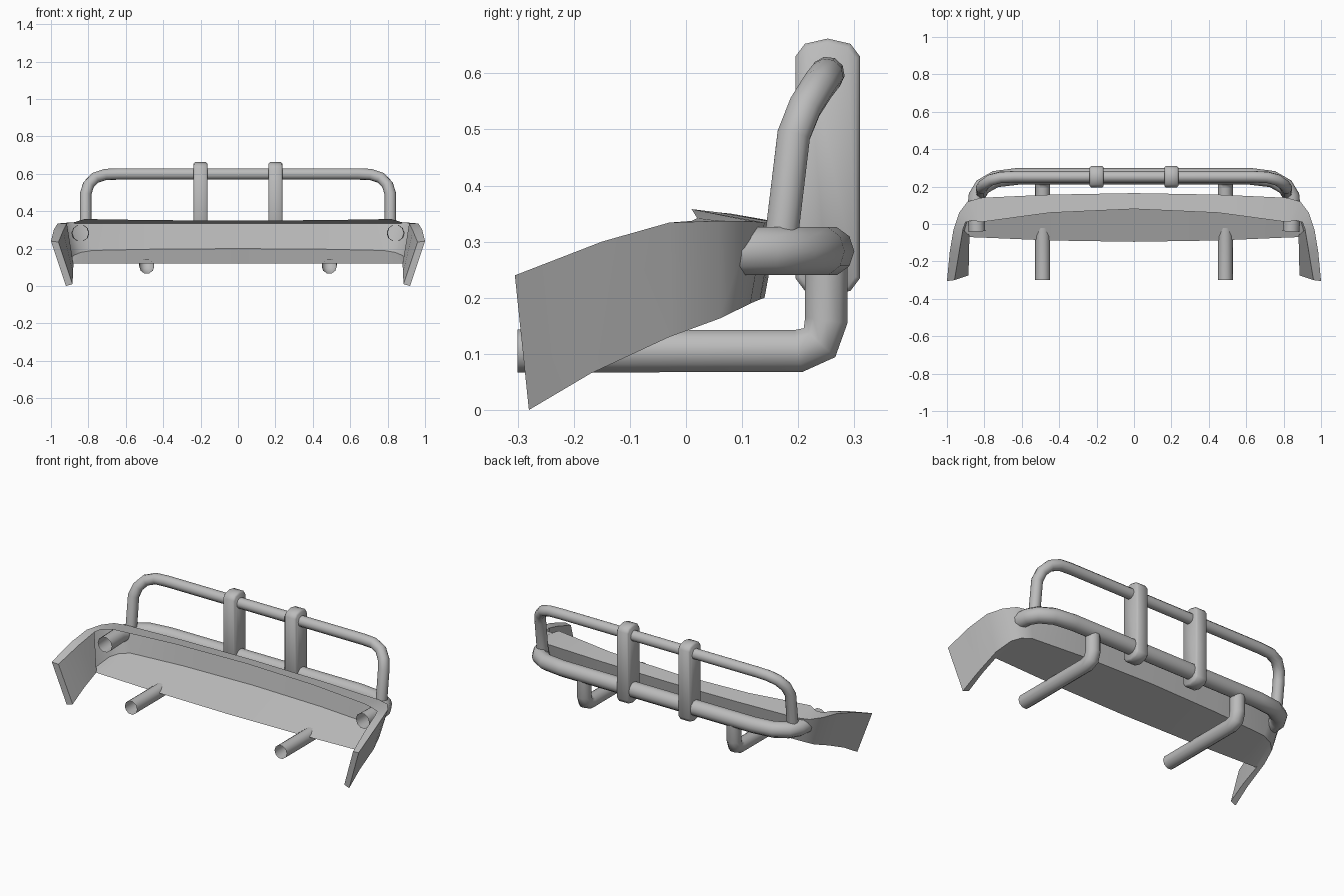
import bpy
import bmesh
import math
from mathutils import Vector

old = bpy.data.objects.get("Cube")
if old:
    bpy.data.objects.remove(old, do_unlink=True)

steel = bpy.data.materials.new("plain grey steel")
steel.use_nodes = True
grey = (0.5, 0.5, 0.5, 1)
steel.diffuse_color = grey
steel.node_tree.nodes["Principled BSDF"].inputs["Base Color"].default_value = grey


def activate(obj):
    bpy.ops.object.select_all(action="DESELECT")
    obj.select_set(True)
    bpy.context.view_layer.objects.active = obj


def finish(obj, angle):
    """Apply modifiers or curve bevels, then smooth with sharp edges kept."""
    activate(obj)
    bpy.ops.object.convert(target="MESH")
    obj = bpy.context.object
    obj.data.materials.clear()
    obj.data.materials.append(steel)
    bpy.ops.object.shade_smooth_by_angle(angle=math.radians(angle))
    return obj


def tube(name, path, radius):
    """Open-ended round tube along a path."""
    curve = bpy.data.curves.new(name, "CURVE")
    curve.dimensions = "3D"
    curve.bevel_depth = radius
    curve.bevel_resolution = 3
    spline = curve.splines.new("POLY")
    spline.points.add(len(path) - 1)
    for point, co in zip(spline.points, path):
        point.co = (*co, 1)
    obj = bpy.data.objects.new(name, curve)
    bpy.context.collection.objects.link(obj)
    return finish(obj, 60)


def flip(path):
    return [(-x, y, z) for x, y, z in path]


def across(half):
    """Continue a half path to the other side."""
    return flip(half) + half[::-1]


def mesh_object(name, bm):
    bmesh.ops.recalc_face_normals(bm, faces=bm.faces)
    mesh = bpy.data.meshes.new(name)
    bm.to_mesh(mesh)
    bm.free()
    obj = bpy.data.objects.new(name, mesh)
    bpy.context.collection.objects.link(obj)
    return obj


# Bumper shell: each station holds top inner, top outer, bottom outer, bottom inner
stations = [
    [(0, .08, .35), (0, .165, .335), (0, .14, .2), (0, -.095, .12)],
    [(.45, .06, .352), (.45, .157, .335), (.45, .132, .197), (.45, -.088, .12)],
    [(.82, .01, .358), (.82, .14, .334), (.78, .115, .19), (.8, -.073, .12)],
    [(.86, .02, .342), (.89, .12, .336), (.84, .095, .18), (.88, -.07, .12)],
    [(.9, .01, .337), (.935, .06, .337), (.88, .06, .163), (.882, -.065, .12)],
    [(.915, -.03, .334), (.965, -.03, .334), (.905, -.03, .13), (.88, -.06, .118)],
    [(.935, -.15, .295), (.985, -.15, .3), (.912, -.17, .065), (.882, -.17, .07)],
    [(.96, -.3, .235), (1, -.305, .24), (.92, -.28, 0), (.885, -.275, .01)],
]
WING = 5
bm = bmesh.new()
rows = [[bm.verts.new(co) for co in station] for station in stations]
for i, (a, b) in enumerate(zip(rows, rows[1:])):
    sides = 4 if i >= WING else 3
    for k in range(sides):
        n = (k + 1) % 4
        bm.faces.new((a[k], a[n], b[n], b[k]))
bm.faces.new(rows[-1])
bumper = mesh_object("bumper_shell", bm)
mirror = bumper.modifiers.new("mirror", "MIRROR")
mirror.use_clip = True
finish(bumper, 32)

# Lower cross tube, whose ends pass through the bumper wall
lower = [(.84, -.04, .283), (.845, .09, .283), (.84, .15, .283),
         (.81, .2, .283), (.74, .24, .283), (.62, .255, .283)]
tube("lower_bar", across(lower), .045)

# Upper hoop
upper = [(.815, .168, .29), (.815, .192, .49), (.8, .212, .54),
         (.765, .236, .578), (.71, .25, .596), (.64, .252, .599)]
tube("upper_hoop", across(upper), .031)

# Mounting pipes
mount = [(.488, -.3, .105), (.488, .2, .105), (.488, .238, .12),
         (.488, .25, .16), (.488, .25, .28)]
for side, path in (("left", mount), ("right", flip(mount))):
    tube(side + "_mounting_pipe", path, .04)


def upright(name, x):
    """Rounded flat plate clamping the two bars together."""
    low, high, mid, width = .235, .63, .2525, .0575
    profile = []
    for centre, sign in ((high, 1), (low, -1)):
        for k in range(5):
            t = math.pi * k / 4
            profile.append((mid + sign * width * math.cos(t),
                            centre + sign * .032 * math.sin(t)))
    bm = bmesh.new()
    face = bm.faces.new([bm.verts.new((x - .0375, y, z)) for y, z in profile])
    moved = bmesh.ops.extrude_face_region(bm, geom=[face])["geom"]
    verts = [v for v in moved if isinstance(v, bmesh.types.BMVert)]
    bmesh.ops.translate(bm, verts=verts, vec=Vector((.075, 0, 0)))
    obj = mesh_object(name, bm)
    bevel = obj.modifiers.new("soft_rim", "BEVEL")
    bevel.width = .008
    bevel.segments = 1
    bevel.limit_method = "ANGLE"
    bevel.angle_limit = math.radians(60)
    finish(obj, 50)


upright("left_upright", .2)
upright("right_upright", -.2)
